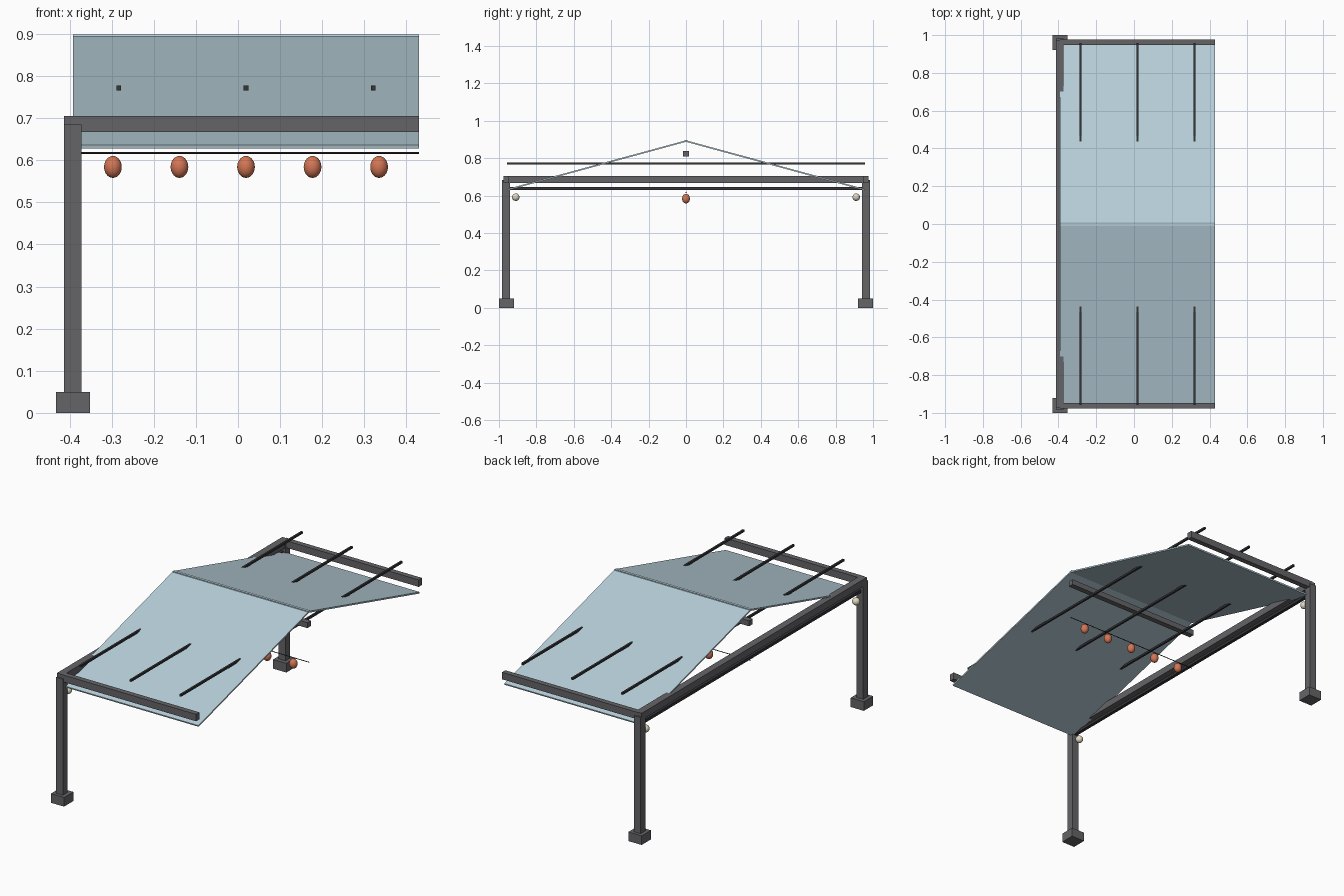
import bpy, math

if "Cube" in bpy.data.objects:
    bpy.data.objects.remove(bpy.data.objects["Cube"])


def material(name, color):
    m = bpy.data.materials.new(name)
    m.diffuse_color = (*color, 1)
    m.use_nodes = True
    m.node_tree.nodes["Principled BSDF"].inputs["Base Color"].default_value = m.diffuse_color
    return m


frame = material("dark_metal", (0.13, 0.13, 0.14))
dark = material("charcoal", (0.035, 0.035, 0.04))
glass = material("pale_blue", (0.48, 0.63, 0.70))
orange = material("terracotta", (0.65, 0.18, 0.09))
cream = material("cream", (0.75, 0.70, 0.55))


def box(name, lo, hi, mat):
    bpy.ops.mesh.primitive_cube_add(size=1, location=[(a + b) / 2 for a, b in zip(lo, hi)])
    o = bpy.context.object
    o.name = name
    o.scale = [b - a for a, b in zip(lo, hi)]
    o.data.materials.append(mat)
    return o


def ball(name, loc, radii, mat):
    bpy.ops.mesh.primitive_uv_sphere_add(segments=24, ring_count=14, radius=1, location=loc)
    o = bpy.context.object
    o.name = name
    o.scale = radii
    o.data.materials.append(mat)
    bpy.ops.object.shade_smooth()


X0, X1 = -0.392, 0.43      # roof extent in x
LOW, HIGH = (0.955, 0.632), (-0.008, 0.894)   # roof panel centre line (y, z)
run, rise = HIGH[0] - LOW[0], HIGH[1] - LOW[1]

for s, side in ((-1, "front"), (1, "back")):
    # Feet, posts and side beams
    y = s * 0.962
    box(side + "_foot", (-0.432, s * 0.96 - 0.04, 0), (-0.352, s * 0.96 + 0.04, 0.05), frame)
    box(side + "_post", (-0.413, y - 0.0205, 0.05), (-0.372, y + 0.0205, 0.685), frame)
    box(side + "_side_beam", (X0, y - 0.0145, 0.667), (X1, y + 0.0145, 0.705), frame)
    # Sloping roof panel
    o = box(side + "_roof_panel", (X0, -math.hypot(run, rise) / 2, -0.004),
            (X1, math.hypot(run, rise) / 2, 0.004), glass)
    o.location = ((X0 + X1) / 2, s * (LOW[0] + HIGH[0]) / 2, (LOW[1] + HIGH[1]) / 2)
    o.rotation_euler.x = -s * math.atan2(rise, -run)
    # Globe light beside the post
    ball(side + "_globe_light", (X0, s * 0.91, 0.592), (0.02, 0.02, 0.02), cream)

# Main beam and thin rail between the posts
box("main_beam", (-0.413, -0.973, 0.667), (-0.374, 0.973, 0.705), frame)
box("lower_rail", (-0.401, -0.942, 0.631), (-0.383, 0.942, 0.647), dark)
# Beam under the ridge
box("ridge_beam", (X0, -0.015, 0.809), (X1, 0.015, 0.839), frame)

# Cross rods passing through the roof
for i, x in enumerate((-0.283, 0.019, 0.321)):
    box(f"cross_rod_{i + 1}", (x - 0.0055, -0.957, 0.766), (x + 0.0055, 0.957, 0.777), dark)

# Cord with hanging lanterns
bpy.ops.mesh.primitive_cylinder_add(vertices=8, radius=0.002, depth=X1 - X0,
                                    location=((X0 + X1) / 2, 0, 0.617), rotation=(0, math.pi / 2, 0))
bpy.context.object.name = "lantern_cord"
bpy.context.object.data.materials.append(dark)
for i in range(5):
    ball(f"lantern_{i + 1}", (-0.297 + i * 0.158, 0, 0.584), (0.021, 0.021, 0.026), orange)
